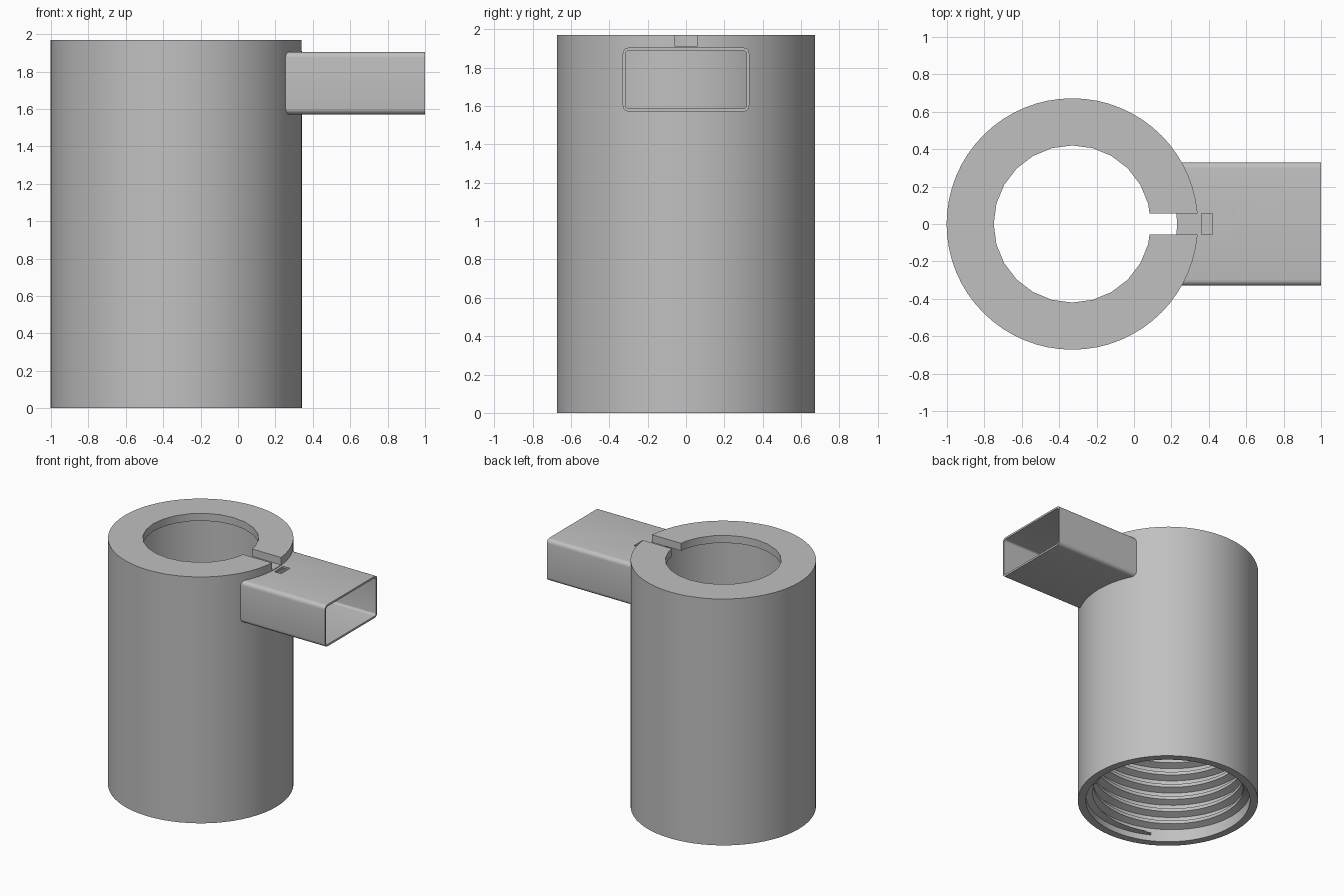
import bpy, bmesh, math
from mathutils import Vector

cube = bpy.data.objects.get("Cube")
if cube:
    bpy.data.objects.remove(cube, do_unlink=True)

CX = -0.33                     # axis of the round body
R_OUT, R_RIDGE, R_GROOVE, R_HOLE = 0.672, 0.56, 0.612, 0.42
Z_LID, Z_TOP = 1.91, 1.97
PITCH, THREAD_LOW, THREAD_HIGH = 0.105, 0.05, 1.25

grey = bpy.data.materials.new("plain grey")
grey.use_nodes = True
colour = (0.53, 0.53, 0.53, 1)
grey.diffuse_color = colour
grey.node_tree.nodes["Principled BSDF"].inputs["Base Color"].default_value = colour


def finish(name, bm):
    """Turn a bmesh into a named grey object."""
    bmesh.ops.remove_doubles(bm, verts=bm.verts, dist=1e-5)
    bmesh.ops.recalc_face_normals(bm, faces=bm.faces)
    mesh = bpy.data.meshes.new(name)
    bm.to_mesh(mesh)
    bm.free()
    mesh.materials.append(grey)
    ob = bpy.data.objects.new(name, mesh)
    bpy.context.collection.objects.link(ob)
    return ob


def box(name, low, high):
    bm = bmesh.new()
    bmesh.ops.create_cube(bm, size=1)
    low, high = Vector(low), Vector(high)
    for v in bm.verts:
        v.co = (low + high) / 2 + v.co * (high - low)
    return finish(name, bm)


def cylinder(name, radius, z0, z1, sides):
    bm = bmesh.new()
    bmesh.ops.create_cone(bm, cap_ends=True, segments=sides,
                          radius1=radius, radius2=radius, depth=z1 - z0)
    bmesh.ops.translate(bm, verts=bm.verts, vec=(CX, 0, (z0 + z1) / 2))
    return finish(name, bm)


def activate(ob):
    bpy.ops.object.select_all(action='DESELECT')
    ob.select_set(True)
    bpy.context.view_layer.objects.active = ob


def cut(ob, cutter):
    mod = ob.modifiers.new("cut", 'BOOLEAN')
    mod.operation, mod.solver, mod.object = 'DIFFERENCE', 'EXACT', cutter
    activate(ob)
    bpy.ops.object.modifier_apply(modifier=mod.name)
    bpy.data.objects.remove(cutter, do_unlink=True)


def wall_profile(turn):
    """Closed wall section, its thread lifted by a fraction of a turn."""
    pts = [(R_OUT, Z_LID), (R_OUT, 0), (R_GROOVE, 0)]
    for k in range(-1, int(THREAD_HIGH / PITCH) + 1):
        for part, r in ((0, R_GROOVE), (0.35, R_GROOVE), (0.55, R_RIDGE), (0.8, R_RIDGE)):
            z = PITCH * (k + turn + part)
            if z <= THREAD_LOW:
                z, r = THREAD_LOW, R_GROOVE
            elif z >= THREAD_HIGH:
                z, r = THREAD_HIGH, R_RIDGE
            pts.append((r, z))
    return pts + [(R_RIDGE, THREAD_HIGH), (R_RIDGE, Z_LID)]


# Round body with a helical internal thread
SIDES = 64
bm = bmesh.new()
columns = []
for i in range(SIDES + 1):
    a = math.tau * i / SIDES
    columns.append([bm.verts.new((CX + r * math.cos(a), r * math.sin(a), z))
                    for r, z in wall_profile(i / SIDES)])
for left, right in zip(columns, columns[1:]):
    for j in range(len(left)):
        k = (j + 1) % len(left)
        bm.faces.new((left[j], left[k], right[k], right[j]))
body = finish("threaded_body", bm)

# Lid ring with a slot towards the tube
lid = cylinder("slotted_lid", R_OUT, Z_LID, Z_TOP, SIDES)
cut(lid, cylinder("hole_cutter", R_HOLE, Z_LID - 0.1, Z_TOP + 0.1, 24))
cut(lid, box("slot_cutter", (CX + 0.2, -0.057, Z_LID - 0.1), (0.5, 0.057, Z_TOP + 0.1)))


def rounded_loop(bm, x, inset):
    """Rounded rectangle across the tube."""
    half_y, half_z, rad = 0.33 - inset, 0.167 - inset, 0.032 - inset
    verts = []
    for q, (sy, sz) in enumerate(((1, 1), (-1, 1), (-1, -1), (1, -1))):
        for s in range(6):
            a = math.pi / 2 * (q + s / 5)
            verts.append(bm.verts.new((x, sy * (half_y - rad) + rad * math.cos(a),
                                       1.738 + sz * (half_z - rad) + rad * math.sin(a))))
    return verts


# Rectangular side tube with a small keyhole in its top
bm = bmesh.new()
loops = [rounded_loop(bm, x, inset)
         for x, inset in ((0.25, 0), (1, 0), (1, 0.015), (0.25, 0.015))]
for a, b in zip(loops, loops[1:] + loops[:1]):
    for j in range(len(a)):
        k = (j + 1) % len(a)
        bm.faces.new((a[j], a[k], b[k], b[j]))
tube = finish("side_tube", bm)
cut(tube, box("keyhole_cutter", (0.36, -0.055, 1.8), (0.42, 0.057, 2)))

for ob in (body, lid, tube):
    activate(ob)
    bpy.ops.object.shade_smooth_by_angle(angle=math.radians(30))
